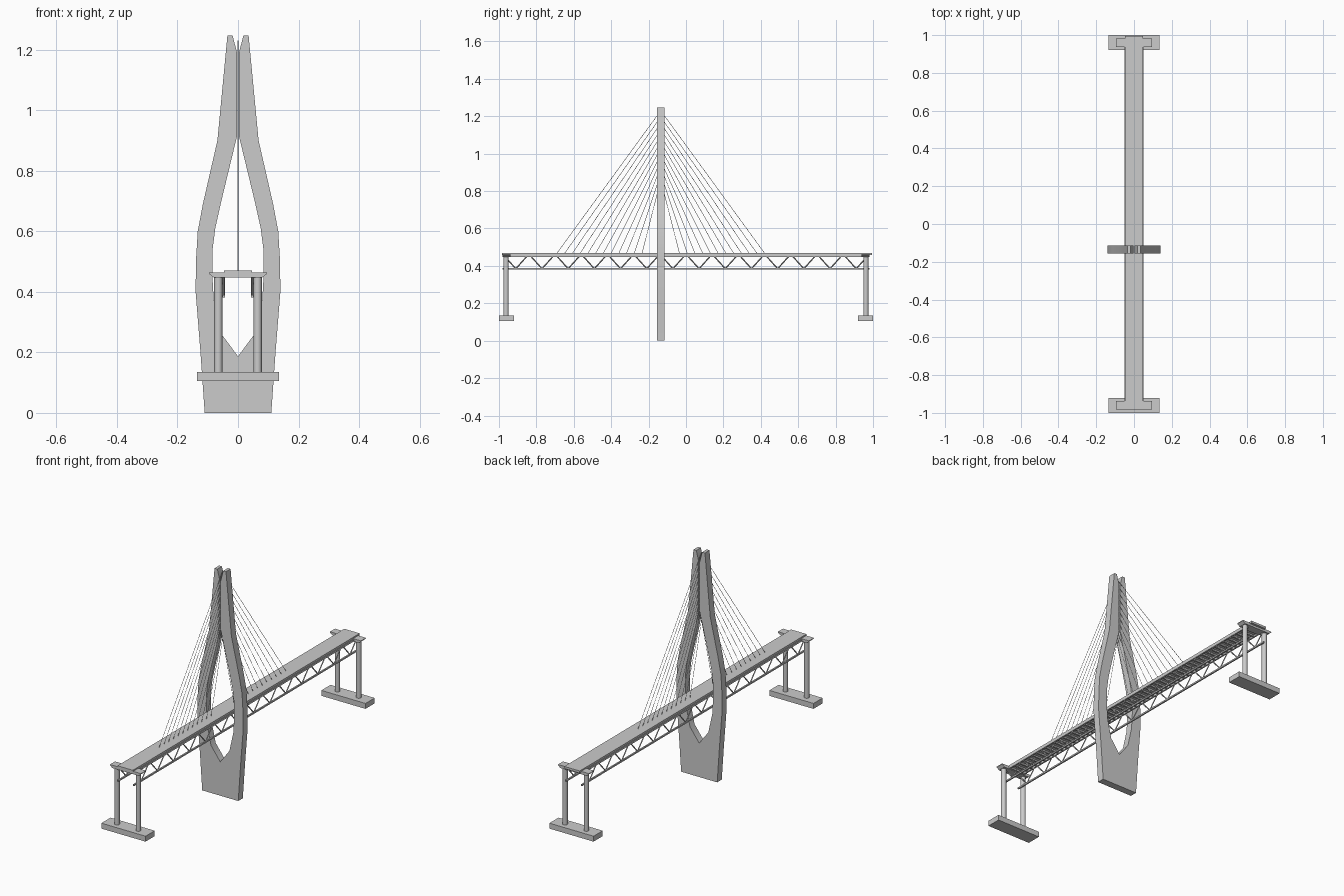
import bpy, bmesh, math
from mathutils import Vector

if "Cube" in bpy.data.objects:
    bpy.data.objects.remove(bpy.data.objects["Cube"])

TOWER_Y = -0.135


def finish(bm, name, smooth=False):
    bmesh.ops.recalc_face_normals(bm, faces=bm.faces)
    me = bpy.data.meshes.new(name)
    bm.to_mesh(me)
    bm.free()
    ob = bpy.data.objects.new(name, me)
    bpy.context.collection.objects.link(ob)
    if smooth:
        bpy.ops.object.select_all(action='DESELECT')
        ob.select_set(True)
        bpy.context.view_layer.objects.active = ob
        bpy.ops.object.shade_smooth_by_angle(angle=math.radians(30))
    return ob


def add_box(bm, x0, x1, y0, y1, z0, z1):
    r = bmesh.ops.create_cube(bm, size=1)
    for v in r['verts']:
        v.co = Vector(((x0 + x1) / 2 + v.co.x * (x1 - x0),
                       (y0 + y1) / 2 + v.co.y * (y1 - y0),
                       (z0 + z1) / 2 + v.co.z * (z1 - z0)))


def add_rod(bm, a, b, r, sides=4):
    a, b = Vector(a), Vector(b)
    d = b - a
    res = bmesh.ops.create_cone(bm, cap_ends=True, segments=sides,
                                radius1=r, radius2=r, depth=d.length)
    q = d.to_track_quat('Z', 'Y')
    for v in res['verts']:
        v.co = q @ v.co + (a + b) / 2


def add_prism(bm, pts, y0, y1):
    f = bm.faces.new([bm.verts.new((x, y0, z)) for x, z in pts])
    r = bmesh.ops.extrude_face_region(bm, geom=[f], use_keep_orig=True)
    for v in r['geom']:
        if isinstance(v, bmesh.types.BMVert):
            v.co.y = y1


# Tower: mirrored outline, legs meeting along a narrow slit
outer = [(0.11, 0), (0.124, 0.2), (0.14, 0.4), (0.139, 0.5), (0.133, 0.6),
         (0.116, 0.69), (0.068, 0.9), (0.035, 1.247)]
inner = [(0.018, 1.247), (0.003, 1.19), (0.003, 0.915), (0.055, 0.70),
         (0.075, 0.61), (0.084, 0.54), (0.085, 0.46), (0.08, 0.37),
         (0.056, 0.262)]
half = outer + inner
outline = half + [(0, 0.187)] + [(-x, z) for x, z in reversed(half)]
bm = bmesh.new()
add_prism(bm, outline, TOWER_Y - 0.02, TOWER_Y + 0.02)
finish(bm, "tower", True)

# End piers: footing, twin columns, tapered cap
for s, tag in ((-1, "front"), (1, "back")):
    bm = bmesh.new()
    add_box(bm, -0.135, 0.135, s * 0.96 - 0.04, s * 0.96 + 0.04, 0.105, 0.135)
    finish(bm, tag + "_footing")
    bm = bmesh.new()
    for x in (-0.065, 0.065):
        add_rod(bm, (x, s * 0.962, 0.13), (x, s * 0.962, 0.452), 0.0135, 16)
    finish(bm, tag + "_columns", True)
    bm = bmesh.new()
    add_prism(bm, [(-0.08, 0.447), (0.08, 0.447), (0.095, 0.459), (0.095, 0.463),
                   (-0.095, 0.463), (-0.095, 0.459)], s * 0.96 - 0.022, s * 0.96 + 0.022)
    finish(bm, tag + "_cap")

# Deck slab with floor beams below
bm = bmesh.new()
add_box(bm, -0.047, 0.047, -0.985, 0.995, 0.458, 0.47)
finish(bm, "deck")
bm = bmesh.new()
for i in range(57):
    y = -0.97 + i * 1.94 / 56
    add_box(bm, -0.044, 0.044, y - 0.005, y + 0.005, 0.45, 0.459)
finish(bm, "floor_beams")

# Side trusses: chords and zigzag diagonals
N = 14
for s, tag in ((-1, "left"), (1, "right")):
    bm = bmesh.new()
    x = s * 0.047
    add_box(bm, x - 0.004, x + 0.004, -0.98, 0.98, 0.381, 0.389)
    add_box(bm, x - 0.004, x + 0.004, -0.98, 0.98, 0.448, 0.459)
    p = 1.96 / N
    for i in range(N):
        y = -0.98 + i * p
        add_rod(bm, (x, y + 0.01, 0.452), (x, y + p / 2, 0.385), 0.0035)
        add_rod(bm, (x, y + p / 2, 0.385), (x, y + p - 0.01, 0.452), 0.0035)
    finish(bm, tag + "_truss")

# Stay cables fanning from the tower slit to the deck centre line
bm = bmesh.new()
C = 12
for i in range(C):
    t = i / (C - 1)
    for s in (-1, 1):
        add_rod(bm, (0, TOWER_Y, 0.86 + 0.37 * t),
                (0, TOWER_Y + s * (0.10 + 0.455 * t), 0.468), 0.0012)
finish(bm, "stay_cables")
